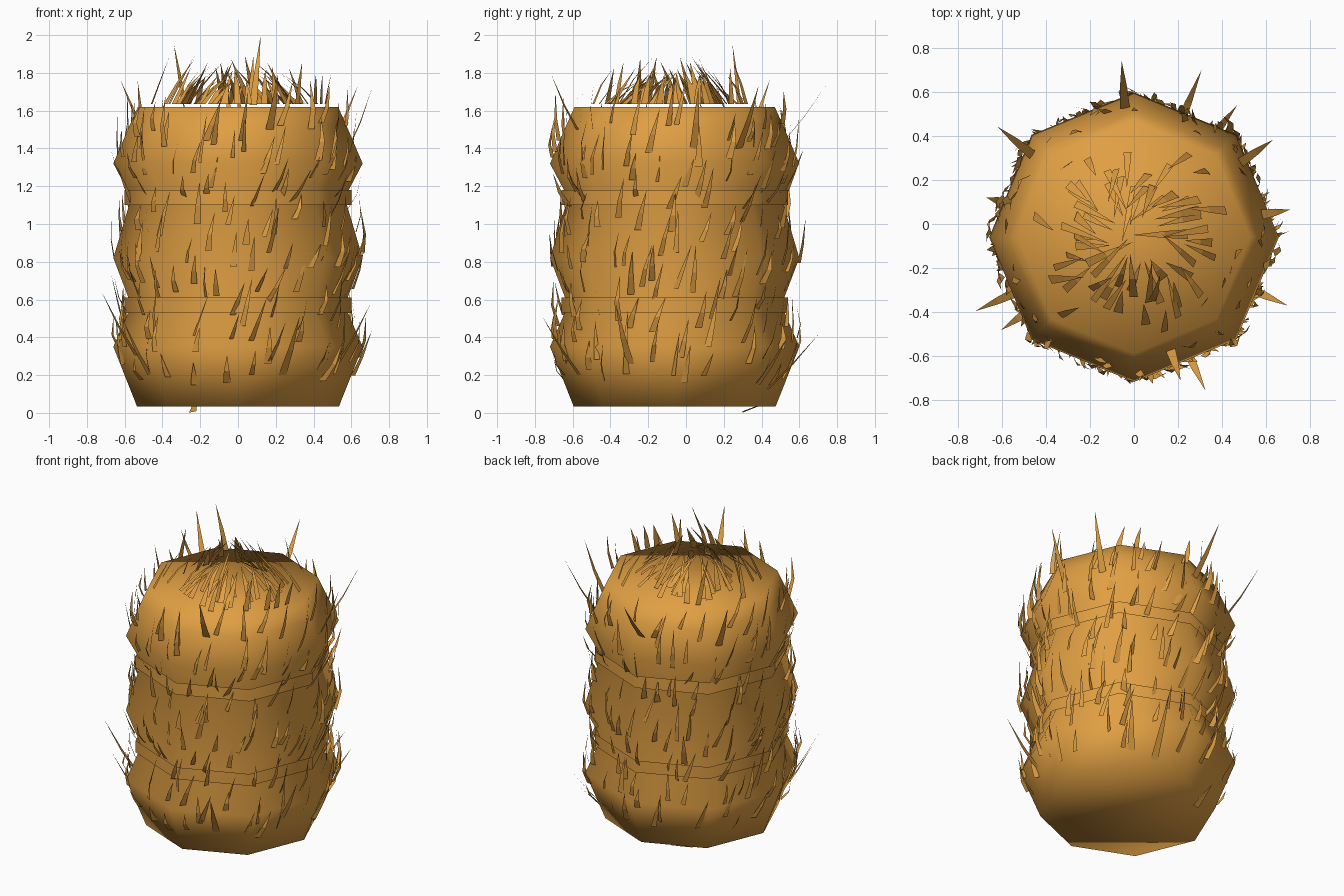
import bpy, bmesh, math, random
from mathutils import Vector

if "Cube" in bpy.data.objects:
    bpy.data.objects.remove(bpy.data.objects["Cube"])

random.seed(7)
CY = -0.06          # body axis sits slightly forward
SIDES = 8
UP = Vector((0, 0, 1))

straw = bpy.data.materials.new("golden straw")
straw.diffuse_color = (0.745, 0.347, 0.056, 1)
straw.use_nodes = True
straw.node_tree.nodes["Principled BSDF"].inputs["Base Color"].default_value = straw.diffuse_color


def finish(name, bm, smooth=None):
    if smooth:
        bmesh.ops.recalc_face_normals(bm, faces=bm.faces)
    me = bpy.data.meshes.new(name)
    bm.to_mesh(me)
    bm.free()
    me.materials.append(straw)
    ob = bpy.data.objects.new(name, me)
    bpy.context.collection.objects.link(ob)
    if smooth:
        bpy.context.view_layer.objects.active = ob
        ob.select_set(True)
        bpy.ops.object.shade_smooth_by_angle(angle=math.radians(smooth))
        ob.select_set(False)


def lathe(name, profile, caps, smooth):
    """Octagonal turning of (radius, z) points."""
    bm = bmesh.new()
    rings = []
    for r, z in profile:
        rings.append([bm.verts.new((r * math.cos(a), CY + r * math.sin(a), z))
                      for a in (i * math.tau / SIDES for i in range(SIDES))])
    for lo, hi in zip(rings, rings[1:]):
        for i in range(SIDES):
            j = (i + 1) % SIDES
            bm.faces.new((lo[i], lo[j], hi[j], hi[i]))
    if caps:
        bm.faces.new(rings[0][::-1])
        bm.faces.new(rings[-1])
    finish(name, bm, smooth)


# Bundled straw body, pinched at the two ties
body = [(0.535, 0.035), (0.66, 0.35), (0.565, 0.57), (0.66, 0.82),
        (0.565, 1.14), (0.66, 1.32), (0.575, 1.52), (0.53, 1.62)]
lathe("straw_bale", body, True, 89)

# Flat ties wrapped around the bale
for name, z in (("lower_tie", 0.57), ("upper_tie", 1.14)):
    lathe(name, [(0.6, z - 0.04), (0.6, z + 0.04)], False, 50)


def body_radius(a, z):
    r = body[-1][0]
    for (r0, z0), (r1, z1) in zip(body, body[1:]):
        if z0 <= z <= z1:
            r = r0 + (r1 - r0) * (z - z0) / (z1 - z0)
    half = math.pi / SIDES
    return r * math.cos(half) / math.cos(a % (2 * half) - half)


def axes(a):
    return (Vector((math.cos(a), math.sin(a), 0)),
            Vector((-math.sin(a), math.cos(a), 0)))


def blade(bm, base, direction, side, kink, length, width):
    """Flat tapering straw with one bend."""
    d = direction.normalized()
    pts = []
    for t, w in ((0, 1.0), (0.42, 0.7)):
        c = base + d * length * t + kink * (t > 0)
        pts.append((bm.verts.new(c - side * width * w / 2),
                    bm.verts.new(c + side * width * w / 2)))
    tip = bm.verts.new(base + d * length)
    (a, b), (c, e) = pts
    bm.faces.new((a, b, e, c))
    bm.faces.new((c, e, tip))


# Loose straws around the sides, lifting off the surface
bm = bmesh.new()
rows, per_row = 11, 24
for k in range(rows):
    for i in range(per_row):
        a = (i + random.random()) * math.tau / per_row
        z = 0.14 + (k + random.random()) * 1.4 / rows
        out, tan = axes(a)
        length = random.uniform(0.13, 0.27)
        root = body_radius(a, z)
        # lean just enough to clear the bulge above the root
        top = max(body_radius(a, min(z + length * f, 1.61)) - root
                  for f in (0.5, 1.0))
        lean = max(top / length, -0.1) + random.uniform(0.04, 0.22)
        base = out * (root + 0.012) + Vector((0, CY, z))
        twist = random.uniform(-0.9, 0.9)
        side = tan * math.cos(twist) + out * math.sin(twist)
        blade(bm, base, UP + out * lean + tan * random.uniform(0.0, 0.4),
              side, out * random.uniform(0.0, 0.025), length, random.uniform(0.028, 0.042))
finish("side_straws", bm)

# Loose straws standing on the top, combed up and toward the middle
bm = bmesh.new()
count = 66
for i in range(count):
    a = (i + random.random()) * math.tau / count
    r = random.uniform(0.22, 0.5)
    out, tan = axes(a)
    base = out * r + Vector((0, CY, 1.635))
    d = UP - out * random.uniform(0.5, 1.6) + tan * random.uniform(-0.1, 0.4)
    if r > 0.44:
        d = UP + out * random.uniform(-0.7, 0.3) + tan * 0.2
    blade(bm, base, d, tan, UP * random.uniform(0, 0.03),
          random.uniform(0.15, 0.33), random.uniform(0.03, 0.045))
# tallest straw
blade(bm, Vector((0.08, -0.35, 1.63)), Vector((0.04, 0.12, 0.37)), Vector((1, 0, 0)),
      Vector((0, -0.02, 0)), 0.389, 0.04)
finish("top_straws", bm)

# Stray straws: long ones sticking out, and one poking out underneath
bm = bmesh.new()
for ang, z, lean, length in (
        (68, 0.12, 1.0, 0.42), (-24, 0.26, 0.6, 0.37), (205, 0.3, 0.6, 0.40),
        (-65, 0.2, 0.7, 0.38), (165, 0.4, 0.3, 0.35), (94, 1.45, 0.75, 0.36),
        (141, 1.42, 0.6, 0.4), (35, 1.4, 0.55, 0.38), (10, 1.4, 0.4, 0.35),
        (-72, 1.5, 0.5, 0.33), (52, 0.15, 0.8, 0.33), (215, 0.2, 0.6, 0.33)):
    out, tan = axes(math.radians(ang))
    base = out * body_radius(math.radians(ang), z) + Vector((0, CY, z))
    blade(bm, base, UP + out * lean, tan, out * 0.01, length, 0.045)
blade(bm, Vector((-0.24, 0.30, 0.005)), Vector((0.1, 0.9, 0.35)),
      Vector((1, 0, 0.2)).normalized(), Vector(), 0.2, 0.04)
finish("stray_straws", bm)
